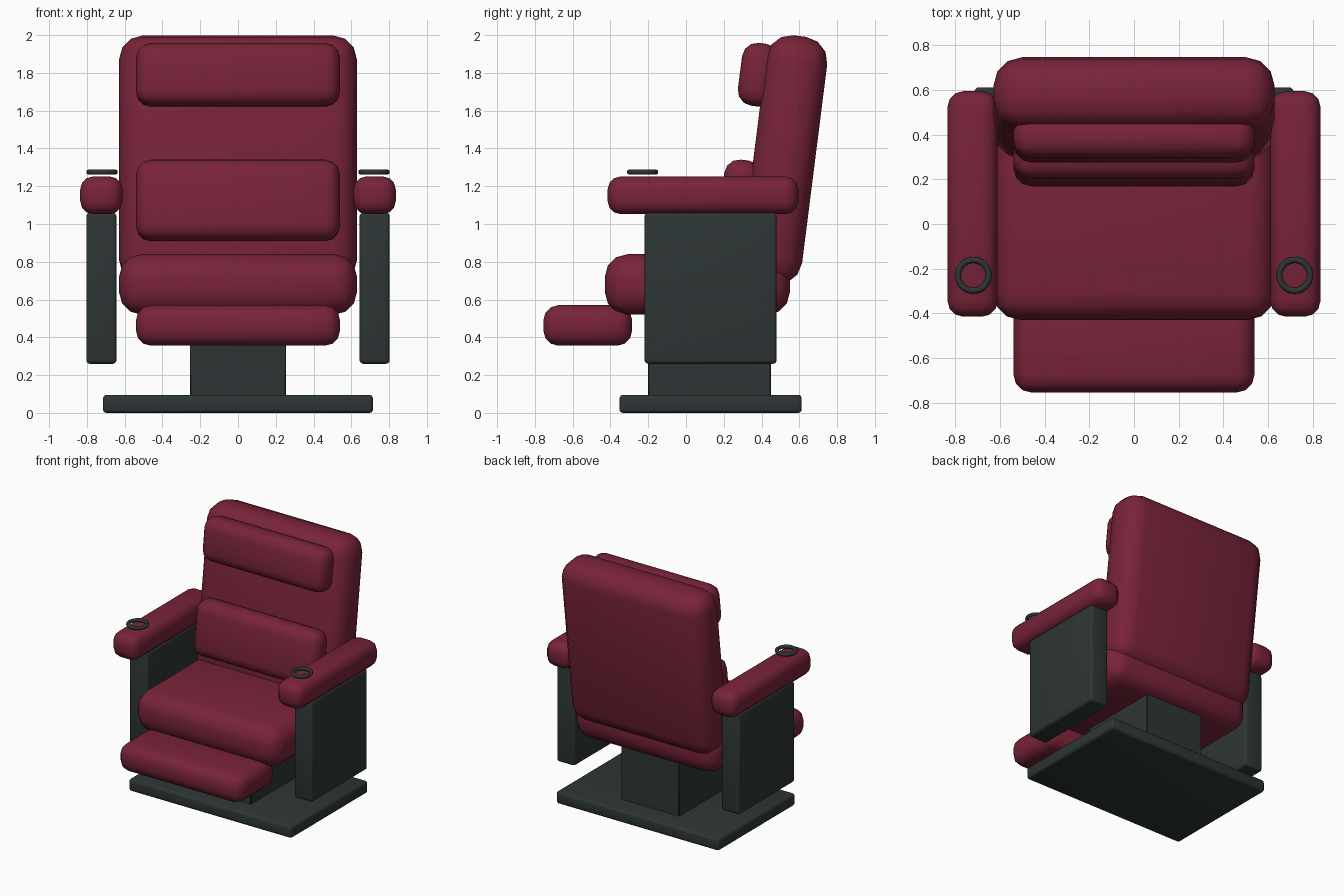
import bpy
from math import radians

cube = bpy.data.objects.get("Cube")
if cube:
    bpy.data.objects.remove(cube, do_unlink=True)


def make_material(name, color):
    mat = bpy.data.materials.new(name)
    mat.use_nodes = True
    mat.diffuse_color = color
    mat.node_tree.nodes["Principled BSDF"].inputs["Base Color"].default_value = color
    return mat


RED = make_material("burgundy leather", (0.19, 0.017, 0.04, 1))
DARK = make_material("charcoal plastic", (0.027, 0.036, 0.036, 1))
RECLINE = radians(-7.2)


def finish(obj, name, mat):
    obj.name = name
    obj.data.materials.append(mat)
    bpy.ops.object.shade_smooth_by_angle(angle=radians(40))


def rounded_box(name, center, size, bevel, mat, tilt=0, segments=3):
    """Box with rounded edges, optionally leaning back about x."""
    bpy.ops.mesh.primitive_cube_add(size=1, location=center)
    obj = bpy.context.object
    obj.scale = size
    bpy.ops.object.transform_apply(location=False, rotation=False, scale=True)
    obj.rotation_euler.x = tilt
    mod = obj.modifiers.new("Rounding", 'BEVEL')
    mod.width = bevel
    mod.segments = segments
    bpy.ops.object.modifier_apply(modifier=mod.name)
    finish(obj, name, mat)


# Floor plate and pedestal
rounded_box("base_plate", (0, 0.13, 0.048), (1.43, 0.965, 0.096), 0.02, DARK)
rounded_box("pedestal", (0, 0.125, 0.33), (0.51, 0.65, 0.5), 0.005, DARK, segments=1)

# Cushions
rounded_box("seat", (0, 0.06, 0.68), (1.26, 0.98, 0.32), 0.12, RED)
rounded_box("footrest", (0, -0.52, 0.463), (1.08, 0.47, 0.215), 0.08, RED)
rounded_box("backrest", (0, 0.52, 1.34), (1.26, 0.325, 1.32), 0.13, RED, RECLINE)
rounded_box("lumbar_cushion", (0, 0.285, 1.125), (1.08, 0.2, 0.43), 0.08, RED, RECLINE)
rounded_box("headrest", (0, 0.385, 1.79), (1.08, 0.2, 0.335), 0.08, RED, RECLINE)

# Arms with cup rings
for side, label in ((1, "left"), (-1, "right")):
    rounded_box(label + "_side_panel", (side * 0.723, 0.13, 0.66),
                (0.16, 0.7, 0.8), 0.02, DARK)
    rounded_box(label + "_armrest", (side * 0.723, 0.09, 1.152),
                (0.225, 1.01, 0.2), 0.07, RED)
    bpy.ops.mesh.primitive_torus_add(location=(side * 0.72, -0.23, 1.275),
                                     major_radius=0.069, minor_radius=0.014,
                                     major_segments=32, minor_segments=10)
    finish(bpy.context.object, label + "_cup_ring", DARK)
